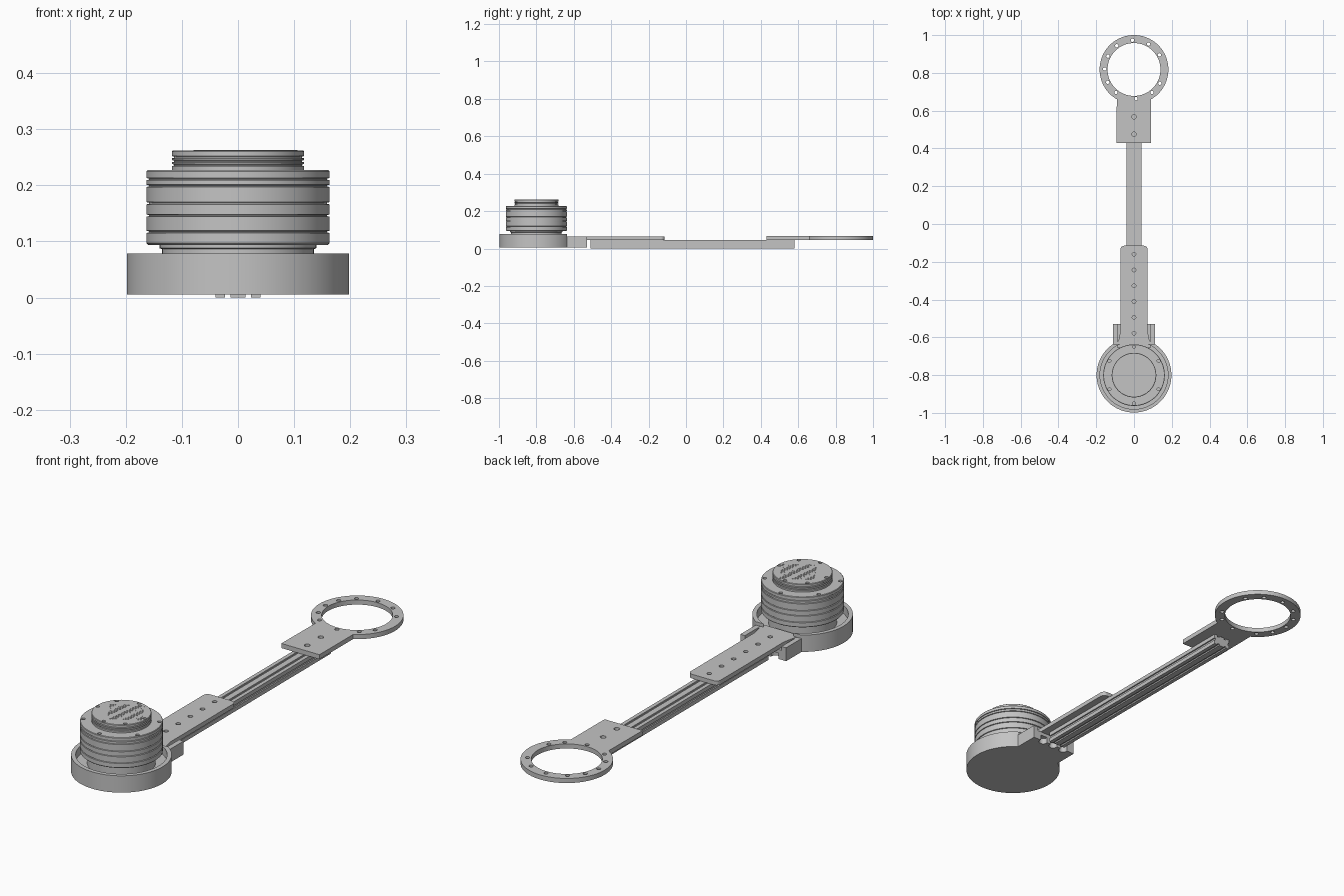
import bpy, bmesh
from math import sin, cos, pi, radians
from mathutils import Matrix

cube = bpy.data.objects.get("Cube")
if cube:
    bpy.data.objects.remove(cube, do_unlink=True)

GREY = bpy.data.materials.new("satin grey metal")
GREY.use_nodes = True
GREY.diffuse_color = (0.55, 0.55, 0.55, 1)
GREY.node_tree.nodes["Principled BSDF"].inputs["Base Color"].default_value = GREY.diffuse_color
HUB_Y, RING_Y = -0.8, 0.818


def finish(name, bm, smooth=False):
    bmesh.ops.recalc_face_normals(bm, faces=bm.faces)
    me = bpy.data.meshes.new(name)
    bm.to_mesh(me)
    bm.free()
    ob = bpy.data.objects.new(name, me)
    bpy.context.collection.objects.link(ob)
    me.materials.append(GREY)
    if smooth:
        bpy.ops.object.select_all(action="DESELECT")
        ob.select_set(True)
        bpy.context.view_layer.objects.active = ob
        bpy.ops.object.shade_smooth_by_angle(angle=radians(30))
    return ob


def add_box(bm, x0, x1, y0, y1, z0, z1):
    mat = Matrix.Translation(((x0 + x1) / 2, (y0 + y1) / 2, (z0 + z1) / 2))
    mat = mat @ Matrix.Diagonal((x1 - x0, y1 - y0, z1 - z0, 1))
    bmesh.ops.create_cube(bm, size=1, matrix=mat)


def add_rod(bm, x, y, z0, z1, r, seg=12):
    bmesh.ops.create_cone(bm, cap_ends=True, segments=seg, radius1=r, radius2=r, depth=z1 - z0,
                          matrix=Matrix.Translation((x, y, (z0 + z1) / 2)))


def revolve(name, profile, y, seg=96):
    # closed solid of revolution; the first and last rings are capped
    bm = bmesh.new()
    rings = [[bm.verts.new((r * cos(2 * pi * i / seg), y + r * sin(2 * pi * i / seg), z))
              for i in range(seg)] for r, z in profile]
    for a, b in zip(rings, rings[1:]):
        for i in range(seg):
            j = (i + 1) % seg
            bm.faces.new((a[i], a[j], b[j], b[i]))
    bm.faces.new(rings[0])
    bm.faces.new(rings[-1])
    return finish(name, bm, True)


def prism(name, outline, z0, z1, smooth=False):
    bm = bmesh.new()
    face = bm.faces.new([bm.verts.new((x, y, z0)) for x, y in outline])
    ext = bmesh.ops.extrude_face_region(bm, geom=[face])
    for v in ext["geom"]:
        if isinstance(v, bmesh.types.BMVert):
            v.co.z = z1
    # keep the lower face so the prism is closed
    if not face.is_valid:
        bm.faces.new([v for v in bm.verts if v.co.z == z0])
    return finish(name, bm, smooth)


def cut(ob, bm):
    cutter = finish(ob.name + "_cutter", bm)
    cutter.hide_render = True
    cutter.hide_set(True)
    cutter.display_type = "WIRE"
    mod = ob.modifiers.new("cut", "BOOLEAN")
    mod.operation, mod.solver, mod.object = "DIFFERENCE", "EXACT", cutter


def polar(r, degrees, y):
    return r * cos(radians(degrees)), y + r * sin(radians(degrees))


# base cup, with the rim cut away where the arm enters
cup = revolve("base_cup", [(0.198, 0.005), (0.198, 0.078), (0.18, 0.078), (0.18, 0.042)], HUB_Y)
bm = bmesh.new()
add_box(bm, -0.125, 0.125, -0.635, -0.55, 0.0625, 0.1)
cut(cup, bm)

# arm clamp block: low body with two raised cheeks
bm = bmesh.new()
add_box(bm, -0.11, 0.11, -0.64, -0.53, 0.005, 0.063)
block = finish("clamp_block", bm)
bm = bmesh.new()
add_box(bm, -0.088, 0.088, -0.7, -0.5, 0.046, 0.08)
for x in (-0.055, 0, 0.055):
    add_rod(bm, x, -0.535, 0, 0.03, 0.018, 20)
cut(block, bm)

# motor body with ring grooves
profile = [(0.135, 0.03), (0.135, 0.086), (0.14, 0.088), (0.14, 0.094), (0.16, 0.094), (0.163, 0.097)]
for z in (0.117, 0.146, 0.168, 0.199, 0.211):
    profile += [(0.163, z - 0.002), (0.159, z - 0.001), (0.159, z + 0.001), (0.163, z + 0.002)]
profile += [(0.163, 0.225), (0.161, 0.227)]
body = revolve("motor_body", profile, HUB_Y)
bm = bmesh.new()
for k in range(6):
    add_rod(bm, *polar(0.15, 90 + 60 * k, HUB_Y), 0.215, 0.25, 0.008)
cut(body, bm)

# ribbed motor cap with a flat on one side and screw notches
profile = [(0.118, 0.22)]
for z in (0.236, 0.243, 0.25):
    profile += [(0.118, z - 0.002), (0.114, z - 0.001), (0.114, z + 0.001), (0.118, z + 0.002)]
profile += [(0.118, 0.26), (0.116, 0.262)]
cap = revolve("motor_cap", profile, HUB_Y)
bm = bmesh.new()
for a in (85, 3, -47, -95, -175, 135):
    add_rod(bm, *polar(0.108, a, HUB_Y), 0.256, 0.28, 0.008)
cut(cap, bm)
bm = bmesh.new()
add_box(bm, 0.094, 0.2, -0.15, 0.15, 0.2275, 0.255)
bm.transform(Matrix.Translation((0, HUB_Y, 0)) @ Matrix.Rotation(radians(223), 4, "Z"))
cut(cap, bm)

# fine grid of low studs on the cap
bm = bmesh.new()
for i in range(14):
    for j in range(14):
        x, y = -0.07 + 0.01 * i, -0.07 + 0.01 * j
        add_box(bm, x, x + 0.006, y, y + 0.006, 0.2615, 0.263)
bm.transform(Matrix.Translation((0.014, HUB_Y + 0.014, 0)) @ Matrix.Rotation(radians(30), 4, "Z"))
finish("cap_grille", bm)

# slotted beam: solid bar with narrow channels along every face
bm = bmesh.new()
add_box(bm, -0.04, 0.04, -0.51, 0.58, 0, 0.045)
beam = finish("slotted_beam", bm)
bm = bmesh.new()
for x in (-0.018, 0.018):
    for z0, z1 in ((-0.01, 0.006), (0.039, 0.055)):
        add_box(bm, x - 0.005, x + 0.005, -0.6, 0.7, z0, z1)
for s in (-1, 1):
    x0, x1 = sorted((s * 0.034, s * 0.05))
    add_box(bm, x0, x1, -0.6, 0.7, 0.017, 0.028)
cut(beam, bm)

# near plate: rounded free end, flared where it meets the cup
half = [(0.09, -0.655), (0.072, -0.57), (0.072, -0.135)]
half += [(0.052 + 0.02 * cos(a * pi / 10), -0.135 + 0.02 * sin(a * pi / 10)) for a in range(1, 6)]
plate = prism("near_plate", half + [(-x, y) for x, y in reversed(half)], 0.045, 0.0635)
bm = bmesh.new()
for k in range(6):
    add_rod(bm, 0, -0.16 - 0.0835 * k, 0.04, 0.08, 0.01)
cut(plate, bm)

# far plate and mounting ring in one outline
arc = [polar(0.182, -60 + 300 * k / 80, RING_Y) for k in range(81)]
ring = prism("ring_plate", [(-0.093, 0.43), (0.09, 0.43)] + arc, 0.046, 0.066, True)
bm = bmesh.new()
add_rod(bm, 0, RING_Y, 0, 0.1, 0.14, 96)
for a in (93, 126, 153, 179, 206, 232, 274, 308, 332, 30, 60):
    add_rod(bm, *polar(0.155, a, RING_Y), 0.03, 0.09, 0.009)
for y in (0.475, 0.568):
    add_rod(bm, 0, y, 0.03, 0.09, 0.012)
cut(ring, bm)
